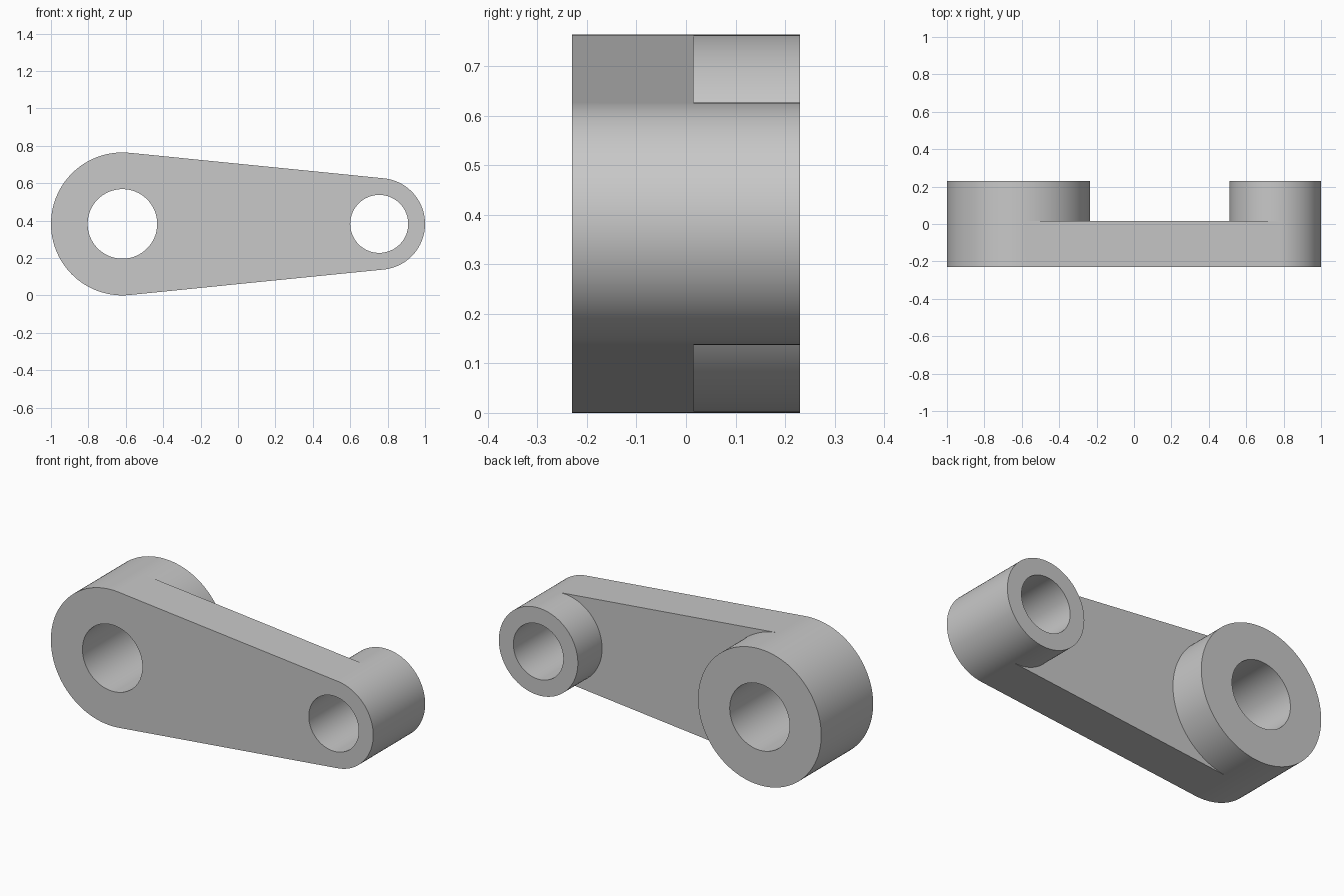
import bpy, bmesh, math

cube = bpy.data.objects.get("Cube")
if cube:
    bpy.data.objects.remove(cube, do_unlink=True)

# Main dimensions
CZ = 0.382
BIG_X, BIG_R, BIG_HOLE = -0.618, 0.382, 0.186
SMALL_X, SMALL_R, SMALL_HOLE = 0.755, 0.245, 0.155
FRONT, WEB, BACK = -0.23, 0.015, 0.23
TANGENT = math.acos((BIG_R - SMALL_R) / (SMALL_X - BIG_X))
FULL = 2 * math.pi

bm = bmesh.new()


def arc(cx, r, start, end, n=64):
    """Points (x, z) along an arc, both ends included."""
    angles = [start + (end - start) * i / n for i in range(n + 1)]
    return [(cx + r * math.cos(a), CZ + r * math.sin(a)) for a in angles]


def wall(points, y0, y1, smooth=True):
    """Strip of quads that sweeps a path along y."""
    rows = [[bm.verts.new((x, y, z)) for x, z in points] for y in (y0, y1)]
    for i in range(len(points) - 1):
        f = bm.faces.new((rows[0][i], rows[0][i + 1], rows[1][i + 1], rows[1][i]))
        f.smooth = smooth


def cap(loops, y):
    """Flat face bounded by closed loops; later loops are holes."""
    edges = []
    for loop in loops:
        vs = [bm.verts.new((x, y, z)) for x, z in loop]
        edges += [bm.edges.new((v, vs[i - 1])) for i, v in enumerate(vs)]
    bmesh.ops.triangle_fill(bm, edges=edges, use_beauty=True, normal=(0, 1, 0))


big_outer = arc(BIG_X, BIG_R, TANGENT, FULL - TANGENT)
big_inner = arc(BIG_X, BIG_R, -TANGENT, TANGENT)
small_outer = arc(SMALL_X, SMALL_R, -TANGENT, TANGENT)
small_inner = arc(SMALL_X, SMALL_R, TANGENT, FULL - TANGENT)
big_hole = arc(BIG_X, BIG_HOLE, 0, FULL)
small_hole = arc(SMALL_X, SMALL_HOLE, 0, FULL)

# Arm: front face, sloping top and bottom, recessed back web
cap([big_outer + small_outer, big_hole[:-1], small_hole[:-1]], FRONT)
wall([big_outer[-1], small_outer[0]], FRONT, WEB, smooth=False)
wall([small_outer[-1], big_outer[0]], FRONT, WEB, smooth=False)
cap([big_inner + small_inner], WEB)

# Round ends, bosses and bores
for outer, inner, hole in ((big_outer, big_inner, big_hole),
                           (small_outer, small_inner, small_hole)):
    wall(outer, FRONT, WEB)
    wall(outer, WEB, BACK)
    wall(inner, WEB, BACK)
    wall(hole, FRONT, BACK)
    cap([outer[:-1] + inner[:-1], hole[:-1]], BACK)

bmesh.ops.remove_doubles(bm, verts=bm.verts[:], dist=0.0001)
bmesh.ops.recalc_face_normals(bm, faces=bm.faces[:])

# Flat machined faces stay flat, curved walls smooth
for f in bm.faces:
    if abs(f.normal.y) > 0.9:
        f.smooth = False
for e in bm.edges:
    if len(e.link_faces) == 2 and e.calc_face_angle(0) > math.radians(30):
        e.smooth = False

mesh = bpy.data.meshes.new("link_arm")
bm.to_mesh(mesh)
bm.free()
arm = bpy.data.objects.new("link_arm", mesh)
bpy.context.collection.objects.link(arm)

# Plain grey metal
grey = bpy.data.materials.new("light grey")
grey.use_nodes = True
colour = (0.58, 0.58, 0.58, 1)
grey.diffuse_color = colour
grey.node_tree.nodes["Principled BSDF"].inputs["Base Color"].default_value = colour
mesh.materials.append(grey)
